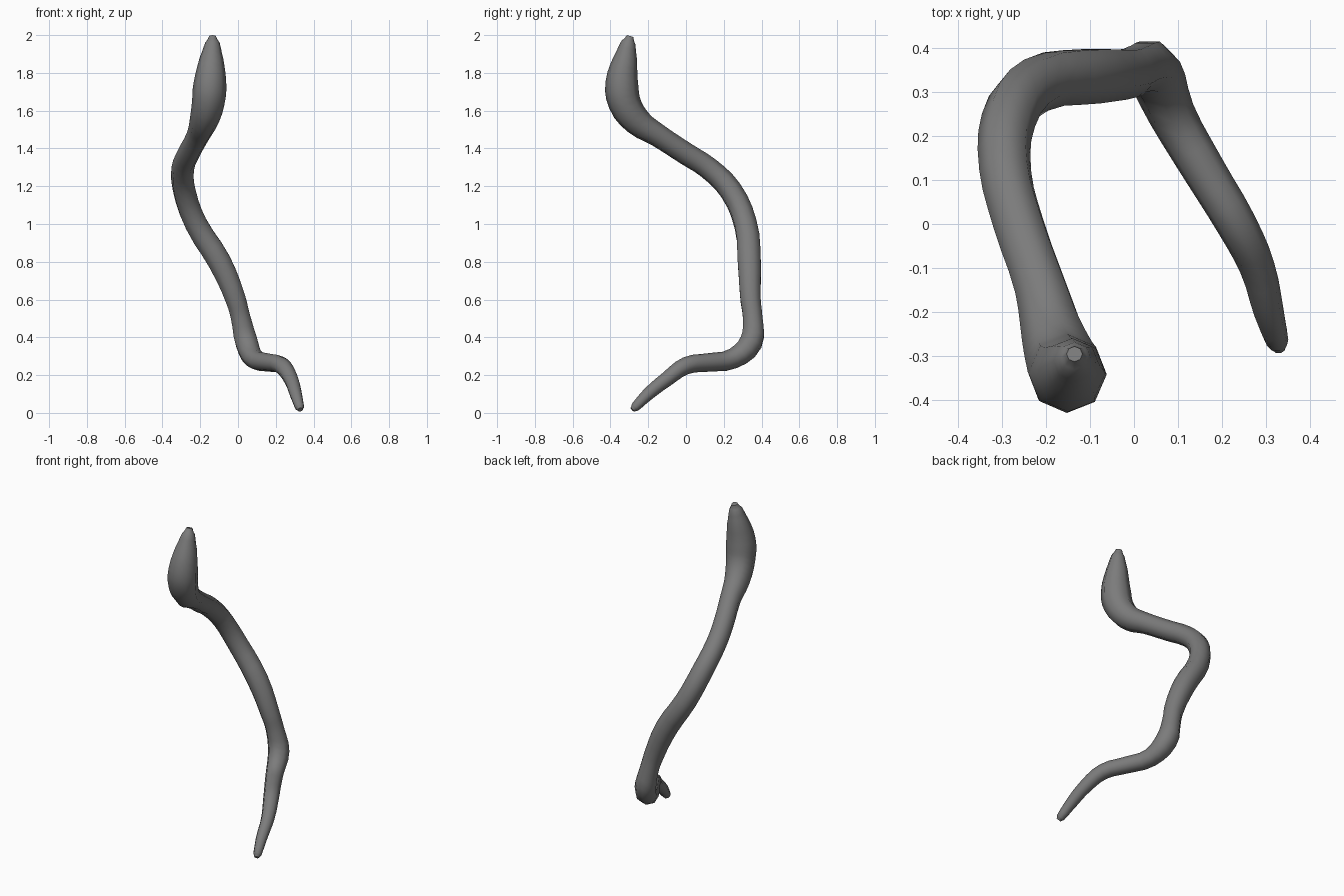
import bpy

cube = bpy.data.objects.get("Cube")
if cube:
    bpy.data.objects.remove(cube, do_unlink=True)

# Flat dark grey colour
grey = bpy.data.materials.new("dark_grey")
grey.use_nodes = True
colour = (0.2, 0.2, 0.2, 1)
grey.diffuse_color = colour
grey.node_tree.nodes["Principled BSDF"].inputs["Base Color"].default_value = colour

# Centre line from the blunt top to the thin tail: x, y, z, radius
path = [
    (-.135, -.295, 1.995, .018), (-.135, -.305, 1.96, .038),
    (-.14, -.32, 1.88, .062), (-.148, -.34, 1.75, .086),
    (-.158, -.325, 1.64, .086), (-.182, -.255, 1.54, .075),
    (-.21, -.15, 1.47, .062), (-.262, 0, 1.372, .06),
    (-.292, .12, 1.295, .06), (-.285, .235, 1.18, .062),
    (-.222, .315, 1.0, .064), (-.098, .335, .8, .066),
    (-.012, .342, .6, .058), (.015, .353, .5, .056),
    (.045, .345, .375, .064), (.085, .25, .288, .054),
    (.16, .12, .267, .049), (.232, 0, .25, .046),
    (.28, -.1, .18, .04), (.306, -.2, .1, .034),
    (.326, -.27, .03, .025), (.33, -.284, .017, .014),
]

# Tapered tube swept along the centre line
curve = bpy.data.curves.new("tendril", "CURVE")
curve.dimensions = "3D"
curve.bevel_depth = 1
curve.bevel_resolution = 2
curve.resolution_u = 3
curve.use_fill_caps = True
spline = curve.splines.new("BEZIER")
spline.radius_interpolation = "CARDINAL"
spline.bezier_points.add(len(path) - 1)
for point, (x, y, z, radius) in zip(spline.bezier_points, path):
    point.co = (x, y, z)
    point.radius = radius
    point.handle_left_type = point.handle_right_type = "AUTO"
curve.materials.append(grey)
tendril = bpy.data.objects.new("tendril", curve)
bpy.context.collection.objects.link(tendril)

# Turn it into a smooth shaded mesh
bpy.ops.object.select_all(action="DESELECT")
tendril.select_set(True)
bpy.context.view_layer.objects.active = tendril
bpy.ops.object.convert(target="MESH")
bpy.ops.object.shade_smooth()
